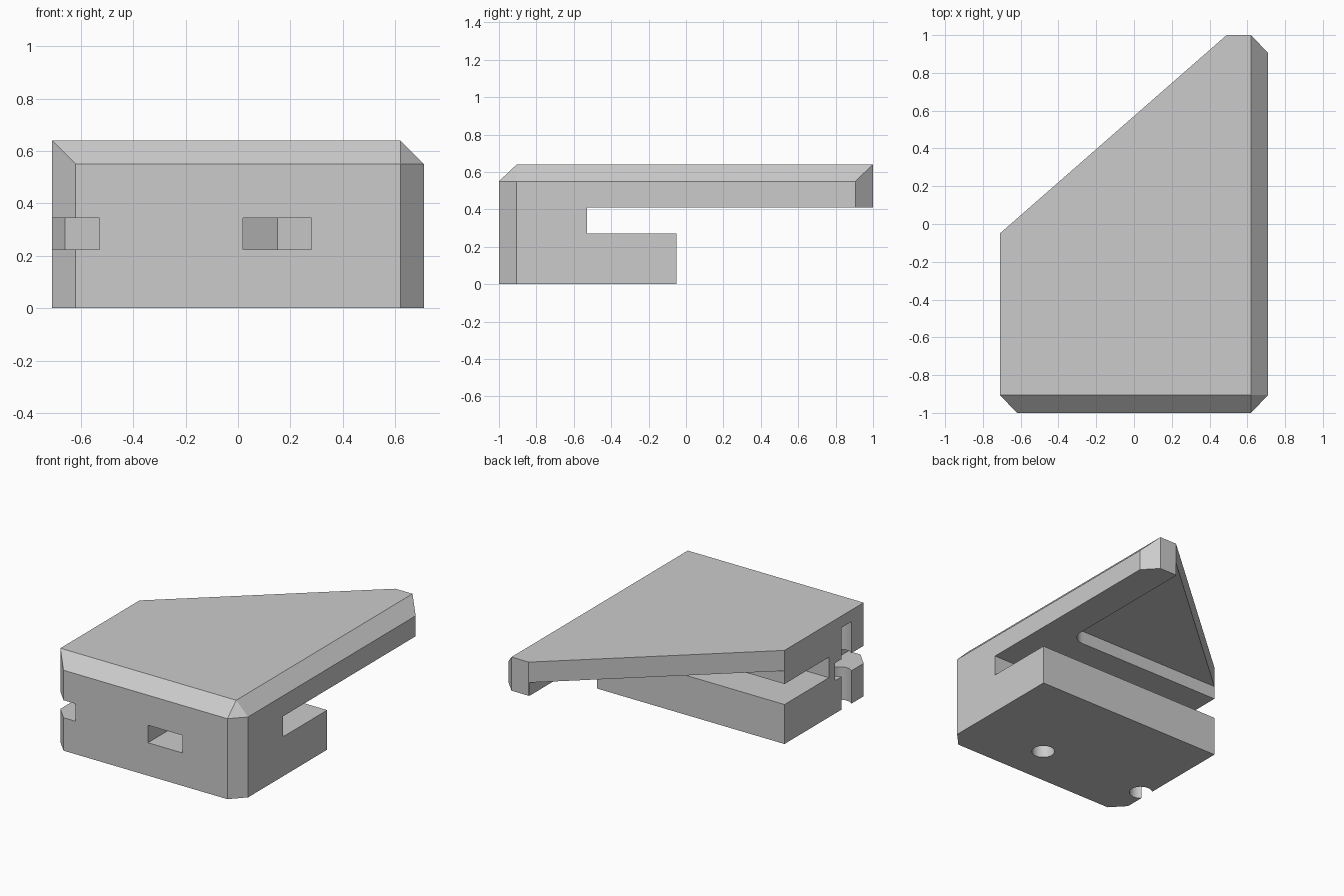
import bpy, bmesh, math

if "Cube" in bpy.data.objects:
    bpy.data.objects.remove(bpy.data.objects["Cube"])

grey = bpy.data.materials.new("light grey")
grey.use_nodes = True
grey.diffuse_color = (0.6, 0.6, 0.6, 1)
grey.node_tree.nodes["Principled BSDF"].inputs["Base Color"].default_value = (0.6, 0.6, 0.6, 1)


def make_object(name, bm):
    bmesh.ops.recalc_face_normals(bm, faces=bm.faces)
    mesh = bpy.data.meshes.new(name)
    bm.to_mesh(mesh)
    bm.free()
    mesh.materials.append(grey)
    obj = bpy.data.objects.new(name, mesh)
    bpy.context.collection.objects.link(obj)
    return obj


def prism(name, outline, z0, z1):
    """Extrude a flat outline upward from z0 to z1."""
    bm = bmesh.new()
    face = bm.faces.new([bm.verts.new((x, y, z0)) for x, y in outline])
    top = bmesh.ops.extrude_face_region(bm, geom=[face])["geom"]
    bmesh.ops.translate(bm, vec=(0, 0, z1 - z0),
                        verts=[v for v in top if isinstance(v, bmesh.types.BMVert)])
    return make_object(name, bm)


def rect(x0, x1, y0, y1):
    return [(x0, y0), (x1, y0), (x1, y1), (x0, y1)]


def arc(cx, cy, r, start, end, steps):
    angles = [math.radians(start + (end - start) * i / steps) for i in range(steps + 1)]
    return [(cx + r * math.cos(a), cy + r * math.sin(a)) for a in angles]


def cut(target, cutter):
    """Subtract the cutter, then remove it."""
    mod = target.modifiers.new("cut", "BOOLEAN")
    mod.operation, mod.solver, mod.object = "DIFFERENCE", "EXACT", cutter
    bpy.context.view_layer.update()
    result = bpy.data.meshes.new_from_object(
        target.evaluated_get(bpy.context.evaluated_depsgraph_get()))
    target.modifiers.clear()
    target.data = result
    bpy.data.objects.remove(cutter)


# Chamfered wedge-shaped body, as the hull of its base, shoulder and top outlines
X, XC, Y, YC = 0.71, 0.62, 1.0, 0.905
TIP, STEP = 0.49, -0.05
shoulder = [(-XC, -Y), (XC, -Y), (X, -YC), (X, YC)]
base = shoulder + [(XC, Y), (TIP, Y), (-X, STEP), (-X, -YC)]
top = [(-X, -YC), (XC, -YC), (XC, Y), (TIP, Y), (-X, STEP)]
bm = bmesh.new()
for outline, z in ((base, 0), (shoulder, 0.55), (top, 0.64)):
    for x, y in outline:
        bm.verts.new((x, y, z))
bmesh.ops.convex_hull(bm, input=bm.verts)
bmesh.ops.dissolve_limit(bm, angle_limit=math.radians(2), verts=bm.verts, edges=bm.edges)
body = make_object("clamp_body", bm)

# Space under the overhanging plate, and the slot between plate and base
cut(body, prism("rear_space", rect(-2, 2, STEP, 2), -1, 0.41))
cut(body, prism("jaw_slot", rect(-2, 2, -0.53, 2), 0.27, 0.41))

# Shallow recess under the plate with a rounded inner corner
R = 0.1
recess = [(-2, STEP)] + arc(TIP - 0.005 - R, STEP + R, R, -90, 0, 10) + [(TIP - 0.005, 2), (-2, 2)]
cut(body, prism("plate_recess", recess, 0.35, 0.5))

# Bolt holes from below, each crossed by a nut pocket open to the front
HOLE_Y, HALF = -0.72, 0.131
for hx in (0.15, -0.66):
    cut(body, prism("bolt_hole", arc(hx, HOLE_Y, 0.073, 0, 345, 23), -0.2, 0.56))
    point = HALF / math.cos(math.radians(30))
    pocket = [(hx - HALF, -1.5), (hx + HALF, -1.5)] + arc(hx, HOLE_Y, point, 30, 150, 2)
    cut(body, prism("nut_pocket", pocket, 0.225, 0.345))

bpy.ops.object.select_all(action="DESELECT")
body.select_set(True)
bpy.context.view_layer.objects.active = body
bpy.ops.object.shade_smooth_by_angle(angle=math.radians(20))
